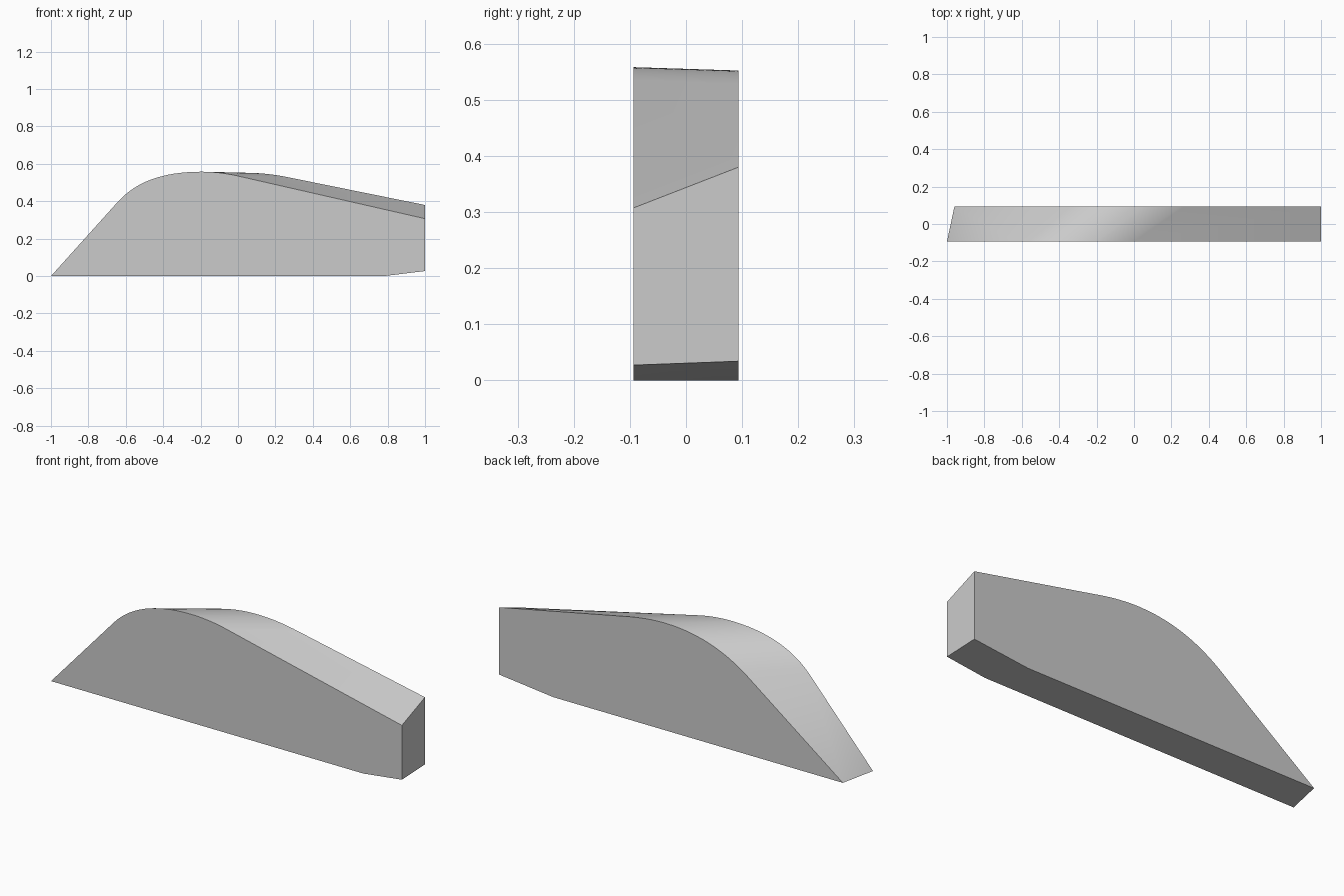
import bpy
import bmesh
import math
from mathutils import Vector

cube = bpy.data.objects.get("Cube")
if cube:
    bpy.data.objects.remove(cube, do_unlink=True)

HALF_DEPTH = 0.094
STEPS = 12  # segments in each arc of the crown


def arc(start, handle, end):
    """Quadratic curve whose end tangents meet at the handle."""
    a, h, b = Vector(start), Vector(handle), Vector(end)
    ts = [i / STEPS for i in range(STEPS + 1)]
    return [a * (1 - t) ** 2 + h * 2 * t * (1 - t) + b * t ** 2 for t in ts]


def profile(tip, rise, handle_a, peak, handle_b, fall, end_top, end_low, kink):
    """Closed side outline: nose, curved crown, straight slope, end, base."""
    crown = arc(rise, handle_a, peak) + arc(peak, handle_b, fall)[1:]
    return [Vector(tip)] + crown + [Vector(p) for p in (end_top, end_low, kink)]


front = profile((-1, 0), (-0.64, 0.40), (-0.496, 0.558), (-0.2, 0.558),
                (-0.1, 0.558), (0, 0.535), (1, 0.307), (1, 0.027), (0.78, 0))
back = profile((-0.96, 0), (-0.42, 0.40), (-0.215, 0.552), (0.05, 0.552),
               (0.152, 0.552), (0.27, 0.528), (1, 0.38), (1, 0.034), (0.69, 0))

# Loft between the two side outlines
bm = bmesh.new()
fv = [bm.verts.new((p.x, -HALF_DEPTH, p.y)) for p in front]
bv = [bm.verts.new((p.x, HALF_DEPTH, p.y)) for p in back]
bm.faces.new(fv)
bm.faces.new(bv)
# The nose is folded along one diagonal
bm.faces.new((fv[0], fv[1], bv[0]))
bm.faces.new((fv[1], bv[1], bv[0]))
n = len(fv)
for i in range(1, n):
    j = (i + 1) % n
    bm.faces.new((fv[i], fv[j], bv[j], bv[i]))
bmesh.ops.recalc_face_normals(bm, faces=bm.faces)
mesh = bpy.data.meshes.new("wedge_body")
bm.to_mesh(mesh)
bm.free()
body = bpy.data.objects.new("wedge_body", mesh)
bpy.context.collection.objects.link(body)

# Plain grey material
grey = bpy.data.materials.new("light_grey")
grey.use_nodes = True
colour = (0.6, 0.6, 0.6, 1)
grey.diffuse_color = colour
grey.node_tree.nodes["Principled BSDF"].inputs["Base Color"].default_value = colour
mesh.materials.append(grey)

# Smooth crown, sharp rims
bpy.ops.object.select_all(action='DESELECT')
body.select_set(True)
bpy.context.view_layer.objects.active = body
bpy.ops.object.shade_smooth_by_angle(angle=math.radians(30))
